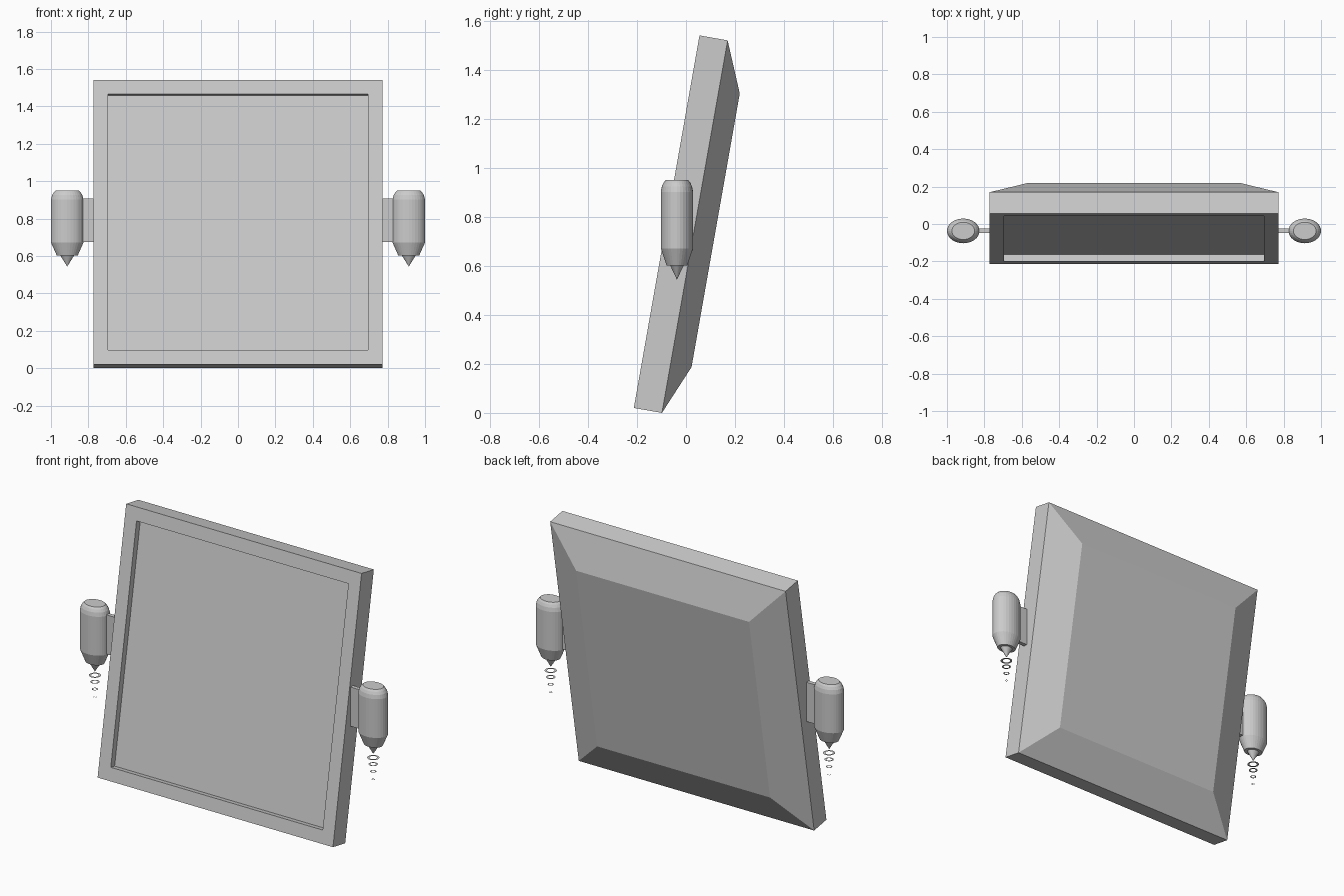
import bpy, bmesh, math
from mathutils import Matrix

cube = bpy.data.objects.get("Cube")
if cube:
    bpy.data.objects.remove(cube)

grey = bpy.data.materials.new("plain grey")
grey.use_nodes = True
colour = (0.6, 0.6, 0.6, 1)
grey.diffuse_color = colour
grey.node_tree.nodes["Principled BSDF"].inputs["Base Color"].default_value = colour


def loft(name, loops, cap_start=True, cap_end=True):
    """Join matching closed loops of points into a mesh object."""
    bm = bmesh.new()
    rows = [[bm.verts.new(p) for p in loop] for loop in loops]
    n = len(rows[0])
    for a, b in zip(rows, rows[1:]):
        for i in range(n):
            j = (i + 1) % n
            bm.faces.new((a[i], a[j], b[j], b[i]))
    if cap_start:
        bm.faces.new(rows[0][::-1])
    if cap_end:
        bm.faces.new(rows[-1])
    bmesh.ops.recalc_face_normals(bm, faces=bm.faces)
    mesh = bpy.data.meshes.new(name)
    bm.to_mesh(mesh)
    bm.free()
    mesh.materials.append(grey)
    obj = bpy.data.objects.new(name, mesh)
    bpy.context.collection.objects.link(obj)
    return obj


def rectangle(inset, depth):
    h = SIZE / 2 - inset
    return [(-h, depth, -h), (h, depth, -h), (h, depth, h), (-h, depth, h)]


def ellipse(cx, cy, z, rx, ry, sides=32):
    turn = [2 * math.pi * i / sides for i in range(sides)]
    return [(cx + rx * math.cos(t), cy + ry * math.sin(t), z) for t in turn]


# Leaning panel: recessed front, square rim, sloped back
SIZE = 1.544
LEAN = math.radians(-10)
panel = loft("panel", [rectangle(0.077, 0.037), rectangle(0.077, 0),
                       rectangle(0, 0), rectangle(0, 0.1165),
                       rectangle(0.205, 0.203)])
panel.data.transform(Matrix.Translation((0, -0.213, 0.0202))
                     @ Matrix.Rotation(LEAN, 4, "X")
                     @ Matrix.Translation((0, 0, SIZE / 2)))

# Oval pod profile: height and fraction of full radius
POD = [(0.95, 0.70), (0.94, 0.82), (0.925, 0.93), (0.902, 1.0),
       (0.672, 1.0), (0.602, 0.64), (0.602, 0.42), (0.545, 0.01)]
# Exhaust rings: height and radius
RINGS = [(0.522, 0.033), (0.483, 0.025), (0.44, 0.017), (0.393, 0.009)]
PX, PY = 0.913, -0.037

for side, s in (("left", 1), ("right", -1)):
    loft(side + "_pod", [ellipse(s * PX, PY, z, 0.087 * r, 0.066 * r) for z, r in POD])

    # Thin bracket between panel and pod
    xs = (0.74 * s, 0.86 * s)
    loft(side + "_bracket", [[(x, y, z) for y, z in
         ((PY - 0.012, 0.675), (PY + 0.012, 0.675), (PY + 0.012, 0.907), (PY - 0.012, 0.907))]
         for x in xs])

    # Flat rings fading away below the nozzle
    for i, (z, r) in enumerate(RINGS):
        loft(f"{side}_exhaust_ring_{i + 1}",
             [ellipse(s * PX, PY, z, k * r, k * r) for k in (0.62, 1.0)],
             False, False)
